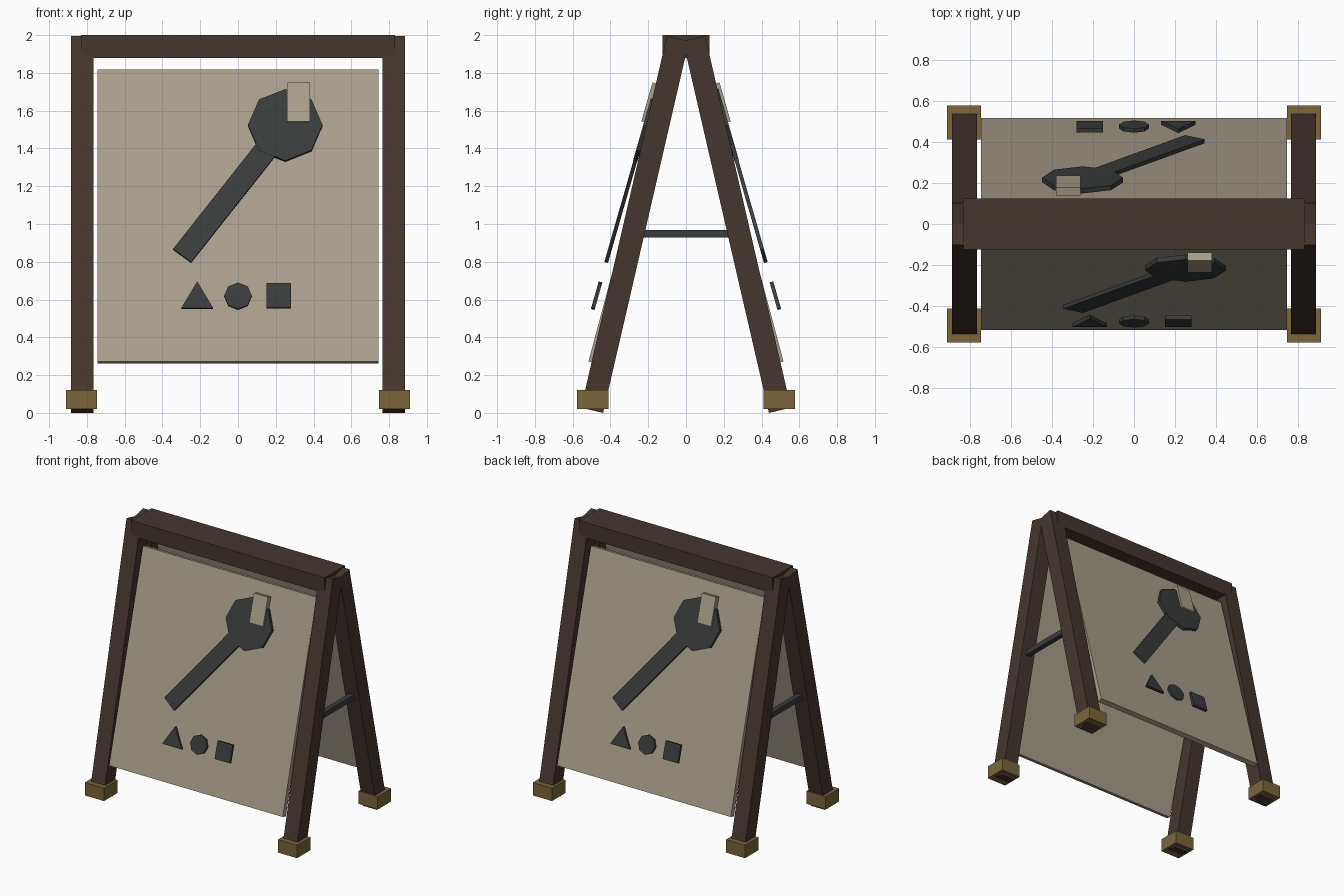
import bpy, bmesh
from math import radians, sin, cos, pi
from mathutils import Matrix, Vector

if "Cube" in bpy.data.objects:
    bpy.data.objects.remove(bpy.data.objects["Cube"])


def material(name, rgb):
    m = bpy.data.materials.new(name)
    m.diffuse_color = (*rgb, 1)
    m.use_nodes = True
    m.node_tree.nodes["Principled BSDF"].inputs["Base Color"].default_value = m.diffuse_color
    return m


WOOD = material("dark_wood", (0.06, 0.037, 0.028))
BOARD = material("board_tan", (0.40, 0.35, 0.265))
IRON = material("dark_iron", (0.042, 0.045, 0.045))
BRASS = material("foot_brass", (0.20, 0.13, 0.042))


def prism(name, pts, y0, y1, matrix, mat):
    """Flat outline in local XZ, extruded from y0 to y1, then placed."""
    bm = bmesh.new()
    face = bm.faces.new([bm.verts.new((x, y0, z)) for x, z in pts])
    ext = bmesh.ops.extrude_face_region(bm, geom=[face])["geom"]
    bmesh.ops.translate(bm, vec=(0, y1 - y0, 0),
                        verts=[v for v in ext if isinstance(v, bmesh.types.BMVert)])
    bm.transform(matrix)
    bmesh.ops.recalc_face_normals(bm, faces=bm.faces)
    me = bpy.data.meshes.new(name)
    bm.to_mesh(me)
    bm.free()
    me.materials.append(mat)
    ob = bpy.data.objects.new(name, me)
    bpy.context.collection.objects.link(ob)
    return ob


def rect(x0, x1, z0, z1):
    return [(x0, z0), (x1, z0), (x1, z1), (x0, z1)]


def ngon(cx, cz, r, n):
    return [(cx + r * sin(2 * pi * i / n), cz + r * cos(2 * pi * i / n)) for i in range(n)]


def box(name, center, size, matrix, mat):
    w, d, h = (s / 2 for s in size)
    return prism(name, rect(-w, w, -h, h), -d, d,
                 matrix @ Matrix.Translation(center), mat)


def lean(y, z, degrees):
    return Matrix.Translation((0, y, z)) @ Matrix.Rotation(-radians(degrees), 4, 'X')


# ridge beam and side braces
I = Matrix.Identity(4)
box("ridge_beam", (0, 0, 1.94), (1.66, 0.25, 0.12), I, WOOD)
for side, sx in (("left", -1), ("right", 1)):
    box(side + "_brace", (sx * 0.825, 0, 0.948), (0.04, 0.48, 0.04), I, IRON)

# the back half is the front half turned around
for half, turn in (("front", 0), ("back", pi)):
    R = Matrix.Rotation(turn, 4, 'Z')

    # legs and feet
    for side, sx in (("left", -1), ("right", 1)):
        box(f"{half}_{side}_leg", (sx * 0.825, 0, 0), (0.12, 0.12, 2.02),
            R @ lean(-0.27, 0.9975, 13), WOOD)
        box(f"{half}_{side}_foot", (sx * 0.828, -0.494, 0.07), (0.165, 0.165, 0.10), R, BRASS)

    # sign board
    box(half + "_board", (0, 0, 0), (1.49, 0.04, 1.60), R @ lean(-0.29, 1.04, 15), BOARD)

    # wrench emblem on its own leaning plane
    P = R @ lean(-0.432, 0.80, 16)
    head = Vector((0.25, 0.754))
    tail = Vector((-0.296, 0.035))
    d = (head - tail).normalized()
    n = Vector((-d.y, d.x)) * 0.06
    prism(half + "_wrench_handle", [tail + n, tail - n, head - n, head + n], 0, 0.02, P, IRON)
    prism(half + "_wrench_head", ngon(head.x, head.y, 0.197, 8), -0.002, 0.022, P, IRON)
    prism(half + "_wrench_gap", rect(0.26, 0.38, 0.768, 0.983), -0.017, 0.023, P, BOARD)

    # row of shape icons
    prism(half + "_triangle_icon", [(-0.30, -0.254), (-0.132, -0.254), (-0.216, -0.108)],
          0, 0.02, P, IRON)
    prism(half + "_round_icon", ngon(0, -0.187, 0.073, 8), 0, 0.02, P, IRON)
    prism(half + "_square_icon", rect(0.15, 0.28, -0.252, -0.118), 0, 0.02, P, IRON)
